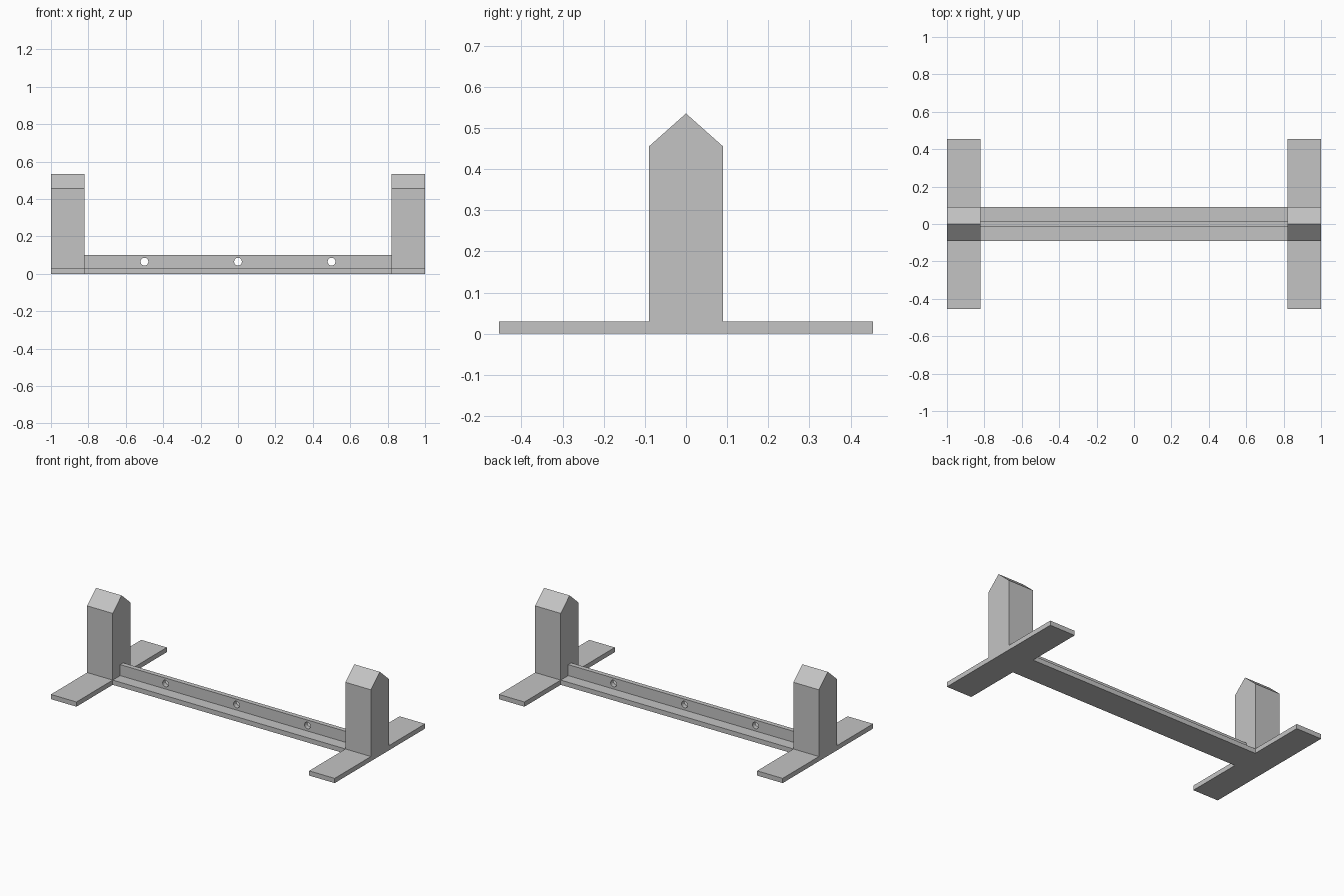
import bpy
import bmesh
from math import pi

cube = bpy.data.objects.get("Cube")
if cube:
    bpy.data.objects.remove(cube, do_unlink=True)

# Single grey finish
GREY = 0.55
grey = bpy.data.materials.new("plain_grey")
grey.use_nodes = True
grey.diffuse_color = (GREY, GREY, GREY, 1)
grey.node_tree.nodes["Principled BSDF"].inputs["Base Color"].default_value = (GREY, GREY, GREY, 1)

# Shared sizes
END, INNER = 1.0, 0.82
BASE = 0.03
HALF = 0.09


def extrude_profile(name, half_profile, x0, x1):
    """Mirror a (y, z) half outline across y = 0 and extrude it along x."""
    left = [(-y, z) for y, z in reversed(half_profile) if y > 0]
    bm = bmesh.new()
    face = bm.faces.new([bm.verts.new((x0, y, z)) for y, z in half_profile + left])
    moved = bmesh.ops.extrude_face_region(bm, geom=[face])["geom"]
    verts = [g for g in moved if isinstance(g, bmesh.types.BMVert)]
    bmesh.ops.translate(bm, verts=verts, vec=(x1 - x0, 0, 0))
    bmesh.ops.recalc_face_normals(bm, faces=bm.faces)
    mesh = bpy.data.meshes.new(name)
    bm.to_mesh(mesh)
    bm.free()
    mesh.materials.append(grey)
    obj = bpy.data.objects.new(name, mesh)
    bpy.context.collection.objects.link(obj)
    return obj


# End stands: long flat foot with a gable-topped post
stand = [(0.455, 0), (0.455, BASE), (HALF, BASE), (HALF, 0.455), (0, 0.535)]
extrude_profile("left_stand", stand, INNER, END)
extrude_profile("right_stand", stand, -END, -INNER)

# Cross rail: flat plate with an upright rib
rail = extrude_profile("cross_rail", [(HALF, 0), (HALF, BASE), (0.015, BASE), (0.015, 0.1)],
                       -INNER, INNER)

# Bolt holes through the rib
for x in (-0.5, 0, 0.5):
    bpy.ops.mesh.primitive_cylinder_add(vertices=16, radius=0.021, depth=0.1,
                                        location=(x, 0, 0.065), rotation=(pi / 2, 0, 0))
    cutter = bpy.context.object
    cutter.name = "hole_cutter"
    cutter.hide_render = True
    cutter.data.materials.append(grey)
    cut = rail.modifiers.new("bolt_hole", "BOOLEAN")
    cut.operation = "DIFFERENCE"
    cut.solver = "EXACT"
    cut.object = cutter
    bpy.context.view_layer.objects.active = rail
    bpy.ops.object.modifier_apply(modifier=cut.name)
    bpy.data.objects.remove(cutter, do_unlink=True)
